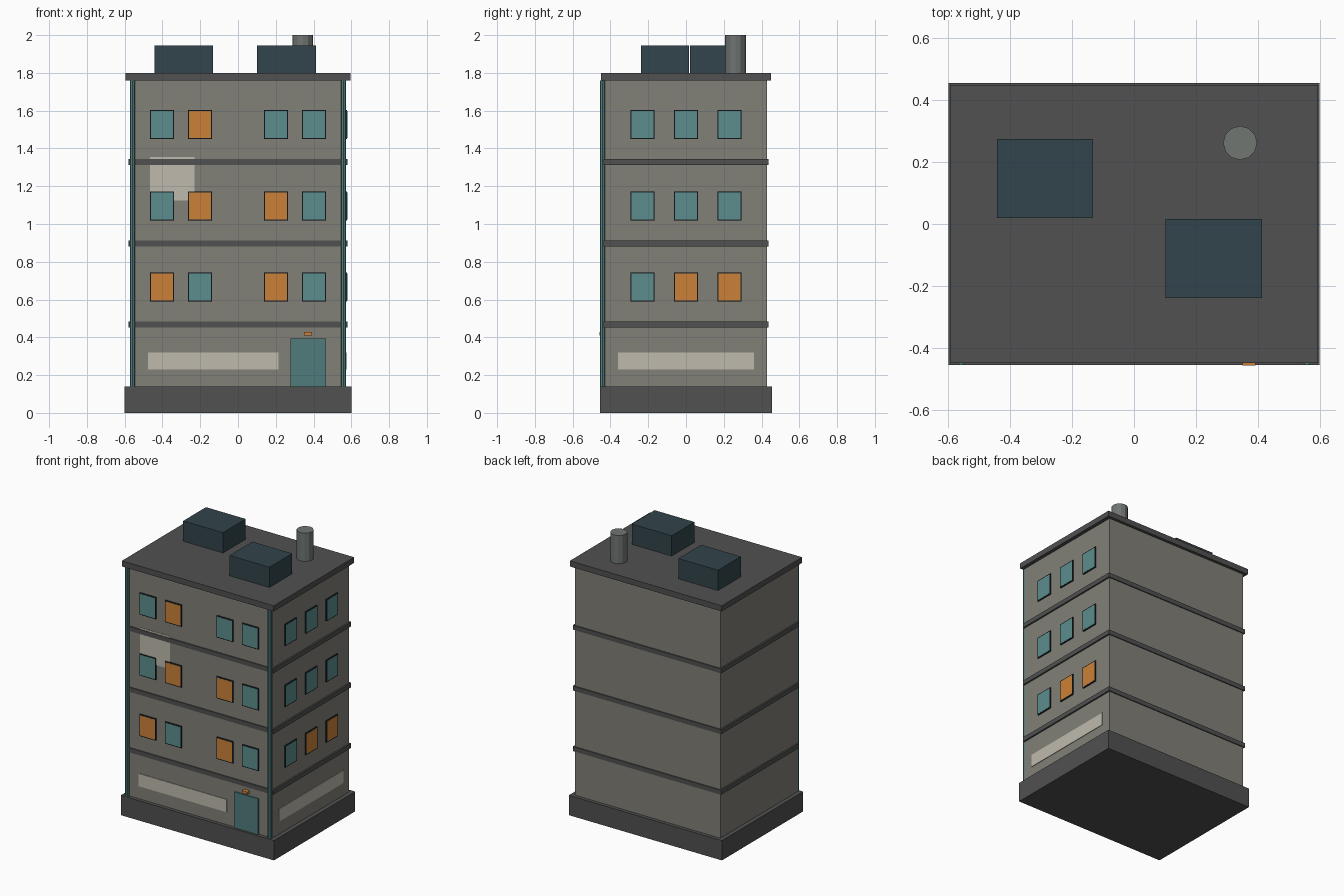
import bpy
import math

if "Cube" in bpy.data.objects:
    bpy.data.objects.remove(bpy.data.objects["Cube"])


def material(name, rgb):
    m = bpy.data.materials.new(name)
    m.diffuse_color = (*rgb, 1)
    m.use_nodes = True
    m.node_tree.nodes["Principled BSDF"].inputs["Base Color"].default_value = m.diffuse_color
    return m


WALL = material("wall", (0.22, 0.215, 0.185))
TRIM = material("trim", (0.08, 0.082, 0.08))
GLASS = material("glass", (0.11, 0.27, 0.27))
DARK = material("dark_frame", (0.012, 0.02, 0.027))
LIT = material("lit_glass", (0.6, 0.22, 0.04))
CREAM = material("cream", (0.52, 0.49, 0.42))
TEAL = material("teal", (0.08, 0.2, 0.2))
UNIT = material("roof_unit", (0.032, 0.058, 0.072))
METAL = material("metal", (0.16, 0.18, 0.17))


def box(name, x, y, z, mat):
    """Box from (min, max) ranges on each axis."""
    bpy.ops.mesh.primitive_cube_add(
        size=1, location=[(a + b) / 2 for a, b in (x, y, z)])
    o = bpy.context.object
    o.name = name
    o.scale = [b - a for a, b in (x, y, z)]
    bpy.ops.object.transform_apply(location=False, rotation=False, scale=True)
    o.data.materials.append(mat)
    return o


def tube(name, x, y, r, z, sides, mat):
    bpy.ops.mesh.primitive_cylinder_add(
        vertices=sides, radius=r, depth=z[1] - z[0],
        location=(x, y, (z[0] + z[1]) / 2))
    o = bpy.context.object
    o.name = name
    o.data.materials.append(mat)
    return o


W, D = 0.57, 0.43  # half width and half depth of the walls


def wall_box(name, side, u, z, out, mat):
    """Box on the front or right wall, u along the wall, sticking out."""
    if side == "front":
        return box(name, u, (-D - out, -D + 0.01), z, mat)
    return box(name, (W - 0.01, W + out), u, z, mat)


def window(side, u, z, lit):
    wall_box("window_frame", side, (u - 0.064, u + 0.064),
             (z - 0.077, z + 0.077), 0.008, DARK)
    wall_box("window_pane", side, (u - 0.058, u + 0.058),
             (z - 0.071, z + 0.071), 0.009, LIT if lit else GLASS)


# Main masses
box("plinth", (-0.6, 0.6), (-0.455, 0.455), (0, 0.14), TRIM)
box("walls", (-W, W), (-D, D), (0.14, 1.76), WALL)
box("roof_slab", (-0.595, 0.595), (-0.45, 0.45), (1.76, 1.8), TRIM)

# Floor bands
for z in (0.468, 0.897, 1.328):
    box("floor_band", (-0.581, 0.581), (-0.437, 0.437),
        (z - 0.016, z + 0.016), TRIM)

# Windows, 1 marks a lit one, rows from the lowest storey up
rows = (0.667, 1.096, 1.527)
layout = {
    "front": ((-0.402, -0.202, 0.202, 0.402), ("1010", "0110", "0100")),
    "right": ((-0.23, 0, 0.23), ("011", "000", "000")),
}
for side, (columns, lights) in layout.items():
    for z, row in zip(rows, lights):
        for u, flag in zip(columns, row):
            window(side, u, z, flag == "1")

# Shop strips and faded wall patch
wall_box("shop_strip_front", "front", (-0.476, 0.214), (0.23, 0.32), 0.004, CREAM)
wall_box("shop_strip_right", "right", (-0.36, 0.36), (0.23, 0.32), 0.004, CREAM)
wall_box("wall_patch", "front", (-0.466, -0.23), (1.124, 1.356), 0.003, CREAM)

# Door and its lamp
wall_box("door", "front", (0.278, 0.465), (0.14, 0.393), 0.009, TEAL)
wall_box("door_lamp", "front", (0.35, 0.392), (0.411, 0.429), 0.027, LIT)

# Corner drainpipes
for s in (-1, 1):
    tube("drainpipe", s * 0.559, -0.442, 0.014, (0.14, 1.76), 8, TEAL)

# Rooftop units and vent
box("roof_unit_back", (-0.443, -0.132), (0.02, 0.274), (1.8, 1.944), UNIT)
box("roof_unit_front", (0.101, 0.413), (-0.239, 0.016), (1.8, 1.944), UNIT)
tube("roof_vent", 0.343, 0.262, 0.055, (1.8, 2.0), 12, METAL)
